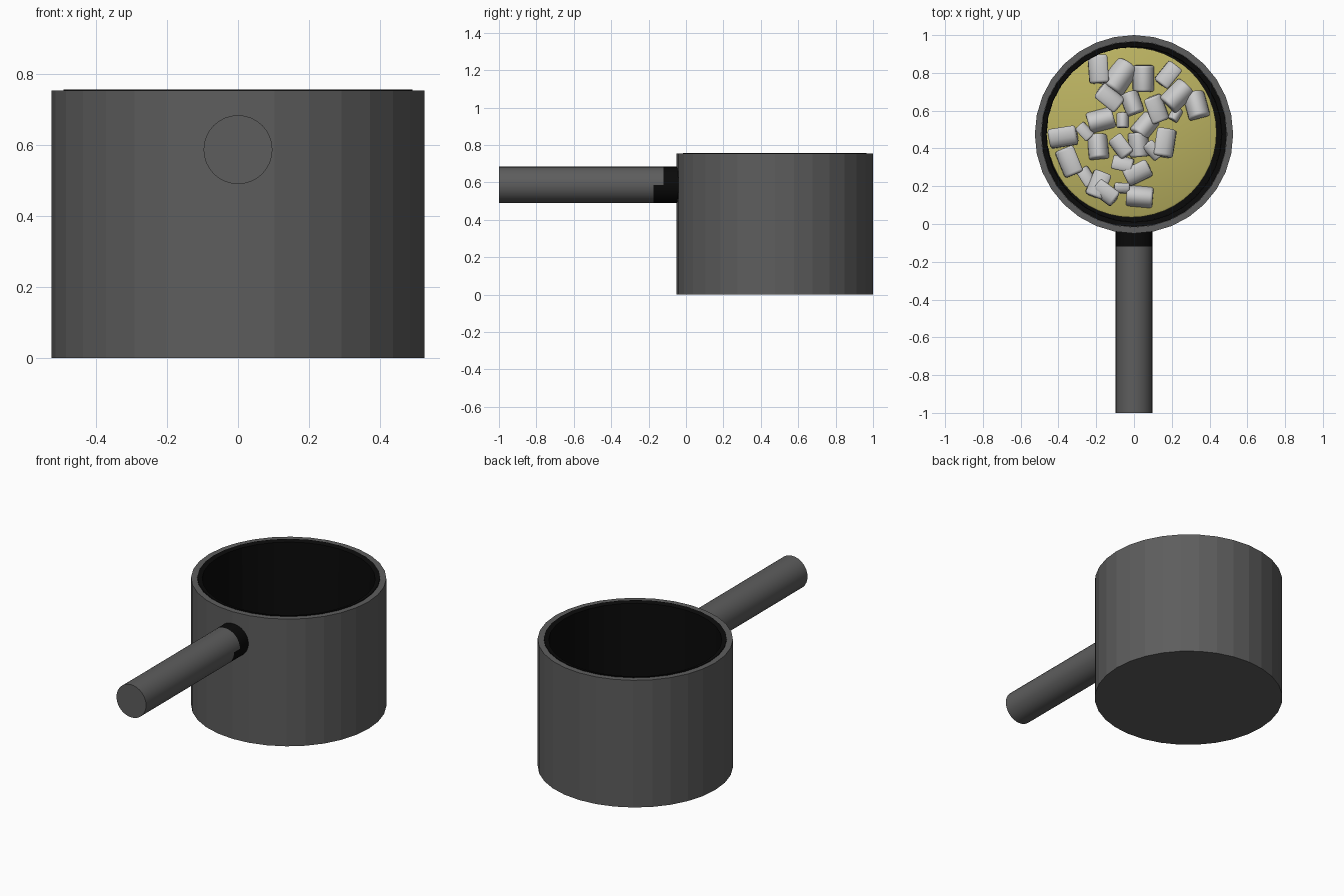
import bpy, bmesh, math, random
from mathutils import Vector, Euler

if "Cube" in bpy.data.objects:
    bpy.data.objects.remove(bpy.data.objects["Cube"])

random.seed(4)
CX, CY = 0.0, 0.475


def mat(name, r, g, b):
    m = bpy.data.materials.new(name)
    m.diffuse_color = (r, g, b, 1)
    m.use_nodes = True
    m.node_tree.nodes["Principled BSDF"].inputs["Base Color"].default_value = m.diffuse_color
    return m


STEEL = mat("dark_grey", 0.11, 0.11, 0.11)
BLACK = mat("black", 0.003, 0.003, 0.003)
BROTH = mat("yellow_broth", 0.50, 0.45, 0.12)


def finish(bm, name, mats=(), smooth=None):
    bmesh.ops.recalc_face_normals(bm, faces=bm.faces)
    me = bpy.data.meshes.new(name)
    bm.to_mesh(me)
    bm.free()
    ob = bpy.data.objects.new(name, me)
    bpy.context.collection.objects.link(ob)
    for m in mats:
        me.materials.append(m)
    if smooth:
        bpy.ops.object.select_all(action='DESELECT')
        ob.select_set(True)
        bpy.context.view_layer.objects.active = ob
        bpy.ops.object.shade_smooth_by_angle(angle=math.radians(smooth))
    return ob


def lathe(name, profile, material, n=32, centre=(CX, CY), closed=False, smooth=None):
    """Turn (radius, z) points around a vertical axis; open ends get caps."""
    bm = bmesh.new()
    rings = [[bm.verts.new((centre[0] + r * math.sin(2 * math.pi * i / n),
                            centre[1] + r * math.cos(2 * math.pi * i / n), z))
              for i in range(n)] for r, z in profile]
    pairs = list(zip(rings, rings[1:]))
    if closed:
        pairs.append((rings[-1], rings[0]))
    else:
        bm.faces.new(rings[0])
        bm.faces.new(rings[-1])
    for a, b in pairs:
        for i in range(n):
            j = (i + 1) % n
            bm.faces.new((a[i], a[j], b[j], b[i]))
    return finish(bm, name, [material], smooth)


# Pot shell, black inner lining and broth
lathe("pot_shell", [(0.525, 0), (0.525, 0.754), (0.492, 0.754), (0.492, 0.03)], STEEL)
lathe("pot_lining", [(0.491, 0.032), (0.491, 0.757), (0.465, 0.75), (0.462, 0.05)], BLACK)
lathe("broth", [(0.45, 0.052), (0.45, 0.195), (0.44, 0.2)], BROTH, n=48,
      centre=(-0.013, 0.485), smooth=30)

# Handle: one tube with a stepped black collar next to the pot
bm = bmesh.new()
R, HZ, N = 0.097, 0.587, 32
rings = [[bm.verts.new((R * math.cos(2 * math.pi * i / N), y,
                        HZ + R * math.sin(2 * math.pi * i / N)))
          for i in range(N)] for y in (-1.0, -0.175, -0.12, -0.025)]
bm.faces.new(rings[0])
bm.faces.new(rings[-1])
for k in range(3):
    for i in range(N):
        j = (i + 1) % N
        f = bm.faces.new((rings[k][i], rings[k][j], rings[k + 1][j], rings[k + 1][i]))
        if k == 2 or (k == 1 and i >= N // 2):
            f.material_index = 1
finish(bm, "handle", [STEEL, BLACK], 30)


# Food pieces: soft half-round chunks floating in the broth
def chunk(x, y, size, heading, tilt, name):
    bm = bmesh.new()
    arc = [math.pi * i / 8 for i in range(9)]
    section = [(math.cos(a) * 0.5, math.sin(a) * 0.6 - 0.25) for a in arc]
    ends = [[bm.verts.new((u * size * 0.85, s * size * 0.5, v * size)) for u, v in section]
            for s in (-1, 1)]
    n = len(section)
    for e in ends:
        bm.faces.new(e)
    for i in range(n):
        j = (i + 1) % n
        bm.faces.new((ends[0][i], ends[0][j], ends[1][j], ends[1][i]))
    bmesh.ops.recalc_face_normals(bm, faces=bm.faces)
    sharp = [e for e in bm.edges if e.calc_face_angle(0) > math.radians(40)]
    bmesh.ops.bevel(bm, geom=sharp, offset=size * 0.1, segments=3, profile=0.5,
                    affect='EDGES', clamp_overlap=True)
    rot = Euler((random.uniform(-0.3, 0.3), tilt, heading)).to_matrix()
    at = Vector((x, y, 0.215 + random.uniform(-0.01, 0.03)))
    for v in bm.verts:
        v.co = rot @ v.co + at
    finish(bm, name, (), 60)


# x, y, size, heading in degrees, lean (0 flat, 1 on its side)
PIECES = [
    (-.19, .82, .15, 10, 1), (-.075, .78, .17, -35, 0), (.05, .77, .14, 0, 0),
    (.18, .79, .13, -30, 1), (-.13, .67, .14, 60, 1), (-.01, .64, .12, 20, 0),
    (.12, .61, .14, 30, 1), (.23, .68, .15, -45, 0), (.33, .63, .14, 15, 0),
    (-.175, .55, .14, -75, 0), (-.06, .55, .08, 0, 0), (.06, .52, .13, -40, 0),
    (-.375, .46, .15, -70, 1), (-.26, .49, .09, 40, 1), (-.19, .41, .13, 5, 0),
    (-.07, .41, .12, 50, 1), (.025, .42, .13, 5, 0), (.165, .43, .15, -20, 1),
    (-.345, .33, .15, 25, 1), (-.06, .32, .11, 70, 1), (.02, .27, .14, -60, 1),
    (-.25, .25, .10, 20, 1), (-.19, .21, .14, -15, 1), (-.15, .165, .13, 65, 1),
    (.03, .145, .14, 85, 0), (.10, .39, .10, 30, 1), (.22, .58, .07, -30, 0),
    (-.065, .19, .08, 80, 1),
]
for i, (x, y, s, h, lean) in enumerate(PIECES):
    chunk(x, y, s, math.radians(h), lean * 1.2 * random.choice((-1, 1)), f"food_piece_{i + 1}")
